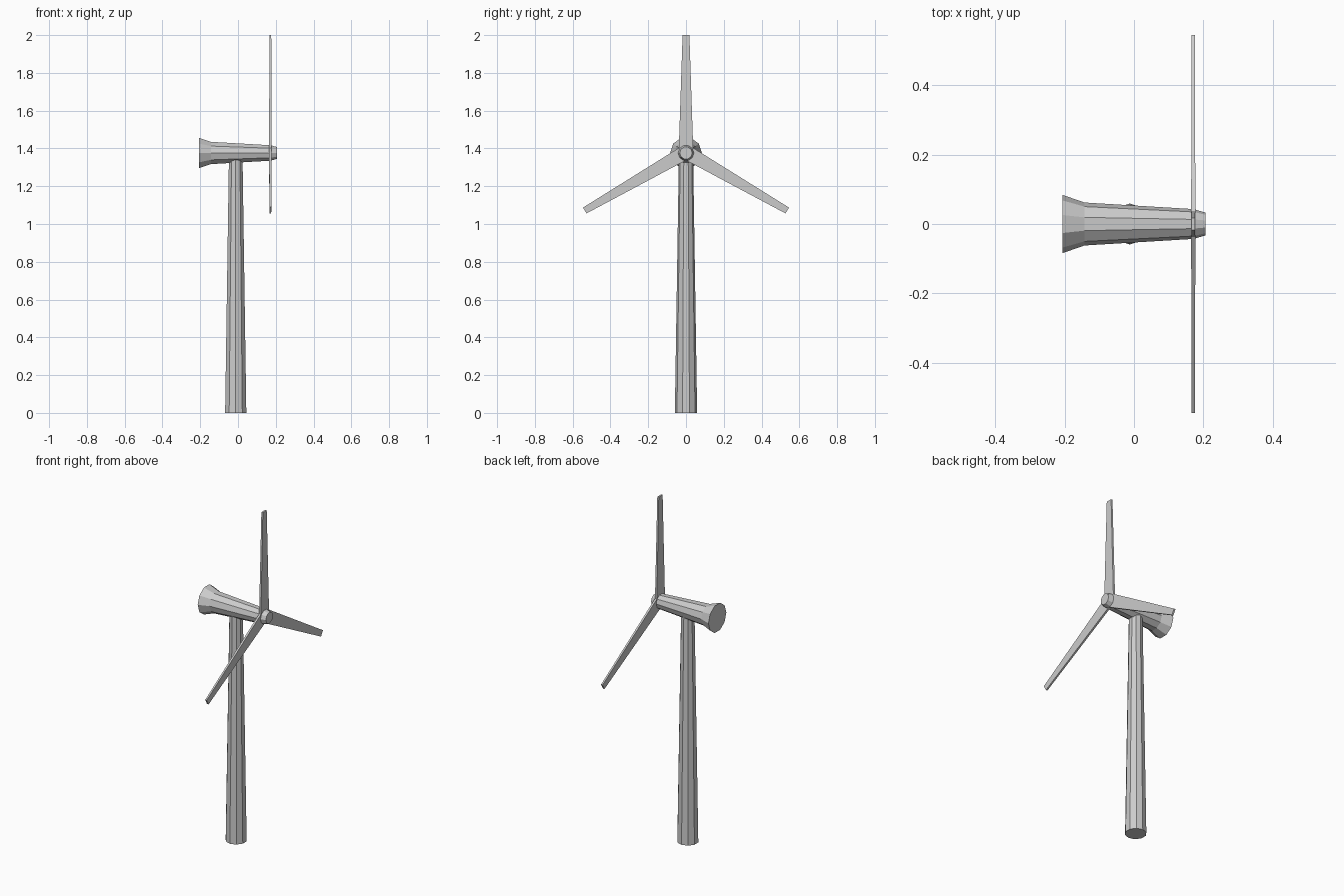
import bpy, bmesh, math
from mathutils import Matrix, Vector

if "Cube" in bpy.data.objects:
    bpy.data.objects.remove(bpy.data.objects["Cube"])

SIDES = 10


def finish(name, bm):
    bmesh.ops.recalc_face_normals(bm, faces=bm.faces)
    mesh = bpy.data.meshes.new(name)
    bm.to_mesh(mesh)
    bm.free()
    obj = bpy.data.objects.new(name, mesh)
    bpy.context.collection.objects.link(obj)
    return obj


def loft(name, sections):
    """Skin a list of vertex loops and cap both ends."""
    bm = bmesh.new()
    loops = [[bm.verts.new(p) for p in s] for s in sections]
    n = len(loops[0])
    for a, b in zip(loops, loops[1:]):
        for i in range(n):
            j = (i + 1) % n
            bm.faces.new((a[i], a[j], b[j], b[i]))
    bm.faces.new(loops[0])
    bm.faces.new(loops[-1])
    return finish(name, bm)


def ring(radius, height):
    """Ten-sided loop with corners on +y and -y."""
    angles = [math.pi / 2 + math.tau * i / SIDES for i in range(SIDES)]
    return [Vector((radius * math.cos(a), radius * math.sin(a), height)) for a in angles]


# Tapered tower
tower = loft("tower", [ring(0.059, 0), ring(0.038, 1.345)])
tower.location.x = -0.012

# Nacelle: flared tail, slim body and tapered hub nose along x
profile = [(-0.206, 0.084), (-0.143, 0.062), (0.172, 0.043), (0.206, 0.033)]
nacelle = loft("nacelle", [ring(r, h) for h, r in profile])
nacelle.data.transform(Matrix.Rotation(math.pi / 2, 4, 'Y'))
nacelle.location.z = 1.376

# Three tapered blades around the hub
for k in range(3):
    blade = loft(f"blade_{k + 1}", [
        [(sx * t, sy * w, h) for sx, sy in ((-1, -1), (1, -1), (1, 1), (-1, 1))]
        for h, w, t in ((0.02, 0.038, 0.006), (0.619, 0.018, 0.005))])
    blade.location = (0.171, 0, 1.381)
    blade.rotation_euler.x = math.tau * k / 3
